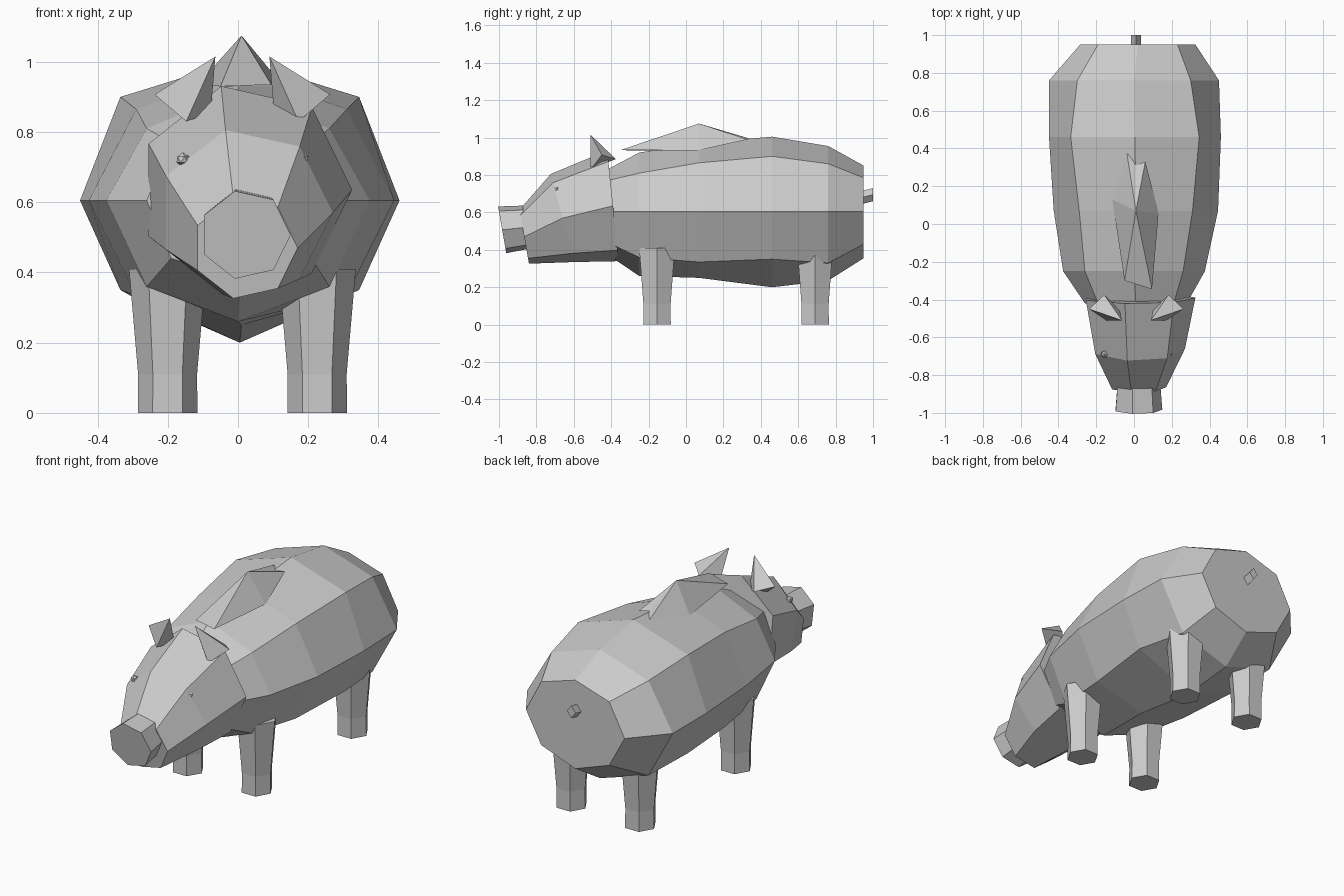
import bpy
import bmesh
from math import sin, cos, pi, radians
from mathutils import Vector

cube = bpy.data.objects.get("Cube")
if cube:
    bpy.data.objects.remove(cube, do_unlink=True)

hide = bpy.data.materials.new("grey hide")
hide.use_nodes = True
hide.diffuse_color = (0.6, 0.6, 0.6, 1)
hide.node_tree.nodes["Principled BSDF"].inputs["Base Color"].default_value = hide.diffuse_color

MID = 0.0125  # x of the animal's middle plane


def finish(name, bm):
    bmesh.ops.recalc_face_normals(bm, faces=bm.faces)
    mesh = bpy.data.meshes.new(name)
    bm.to_mesh(mesh)
    bm.free()
    mesh.materials.append(hide)
    obj = bpy.data.objects.new(name, mesh)
    bpy.context.collection.objects.link(obj)
    return obj


def loft(name, rings):
    """Skin a closed tube through rings of points and cap both ends."""
    bm = bmesh.new()
    loops = [[bm.verts.new(p) for p in ring] for ring in rings]
    n = len(loops[0])
    for a, b in zip(loops, loops[1:]):
        for i in range(n):
            j = (i + 1) % n
            bm.faces.new((a[i], a[j], b[j], b[i]))
    bm.faces.new(loops[0])
    bm.faces.new(loops[-1])
    return finish(name, bm)


def spike(name, tip, base):
    """Pyramid from a base outline to a tip."""
    bm = bmesh.new()
    top = bm.verts.new(tip)
    foot = [bm.verts.new(p) for p in base]
    for i, v in enumerate(foot):
        bm.faces.new((v, foot[(i + 1) % len(foot)], top))
    bm.faces.new(foot)
    return finish(name, bm)


def tilted_ring(sides, y, z, r, tilt):
    t = radians(tilt)
    angles = [2 * pi * i / sides for i in range(sides)]
    return [(0.02 + r * cos(a), y - r * sin(a) * sin(t), z + r * sin(a) * cos(t))
            for a in angles]


# Body: eight-sided barrel (y, middle x, half width, shoulder x, top, shoulder, lower, bottom)
def body_ring(y, mx, w, s, top, up, low, bottom):
    return [(mx + w, y, 0.605), (mx + s, y, up), (mx, y, top), (mx - s, y, up),
            (mx - w, y, 0.605), (mx - s, y, low), (mx, y, bottom), (mx + s, y, low)]


loft("body", [body_ring(*r) for r in (
    (-0.42, 0.01, 0.27, 0.2, 0.83, 0.77, 0.44, 0.375),
    (-0.25, 0.0, 0.375, 0.26, 0.92, 0.81, 0.36, 0.26),
    (0.07, 0.01, 0.435, 0.3, 0.97, 0.865, 0.335, 0.25),
    (0.46, 0.005, 0.455, 0.34, 1.005, 0.9, 0.35, 0.2),
    (0.76, 0.0, 0.45, 0.3, 0.955, 0.86, 0.33, 0.235),
    (0.95, 0.02, 0.305, 0.21, 0.85, 0.785, 0.43, 0.355))])

# Head and snout: seven-sided tubes leaning forward
loft("head", [tilted_ring(7, *r) for r in (
    (-0.39, 0.635, 0.305, 6), (-0.66, 0.57, 0.25, 15), (-0.865, 0.47, 0.15, 10))])
loft("snout", [tilted_ring(7, *r) for r in (
    (-0.86, 0.52, 0.12, 6), (-0.983, 0.507, 0.13, 10))])

# Back hump
spike("hump", (0.01, 0.07, 1.075), [
    (-0.04, 0.39, 0.98), (-0.115, 0.13, 0.935), (-0.05, -0.3, 0.93),
    (0.095, -0.345, 0.935), (0.13, 0.06, 0.93), (0.06, 0.33, 0.99), (0.01, 0.31, 0.995)])

# Ears, eyes and legs in mirrored pairs
for side, word in ((-1, "right"), (1, "left")):
    spike(word + "_ear", (MID + side * 0.077, -0.51, 1.015), [
        (MID + side * x, y, z) for x, y, z in (
            (0.25, -0.45, 0.907), (0.17, -0.375, 0.885),
            (0.09, -0.45, 0.855), (0.16, -0.51, 0.83))])

    bm = bmesh.new()
    bmesh.ops.create_icosphere(bm, subdivisions=1, radius=0.02)
    bmesh.ops.translate(bm, verts=bm.verts, vec=Vector((MID + side * 0.17, -0.69, 0.722)))
    finish(word + "_eye", bm)

    for place, y in (("front", -0.155), ("rear", 0.69)):
        levels = ((0, 0.085), (0.11, 0.084), (0.41, 0.11))
        loft(f"{place}_{word}_leg", [
            [(MID + side * 0.213 + r * cos(i * pi / 3), y + r * sin(i * pi / 3), z)
             for i in range(6)] for z, r in levels])

# Tail stub
loft("tail", [[(0.01 + 0.027 * cos(i * pi / 2), y, z + 0.035 * sin(i * pi / 2))
               for i in range(4)] for y, z in ((0.94, 0.68), (1.0, 0.695))])
